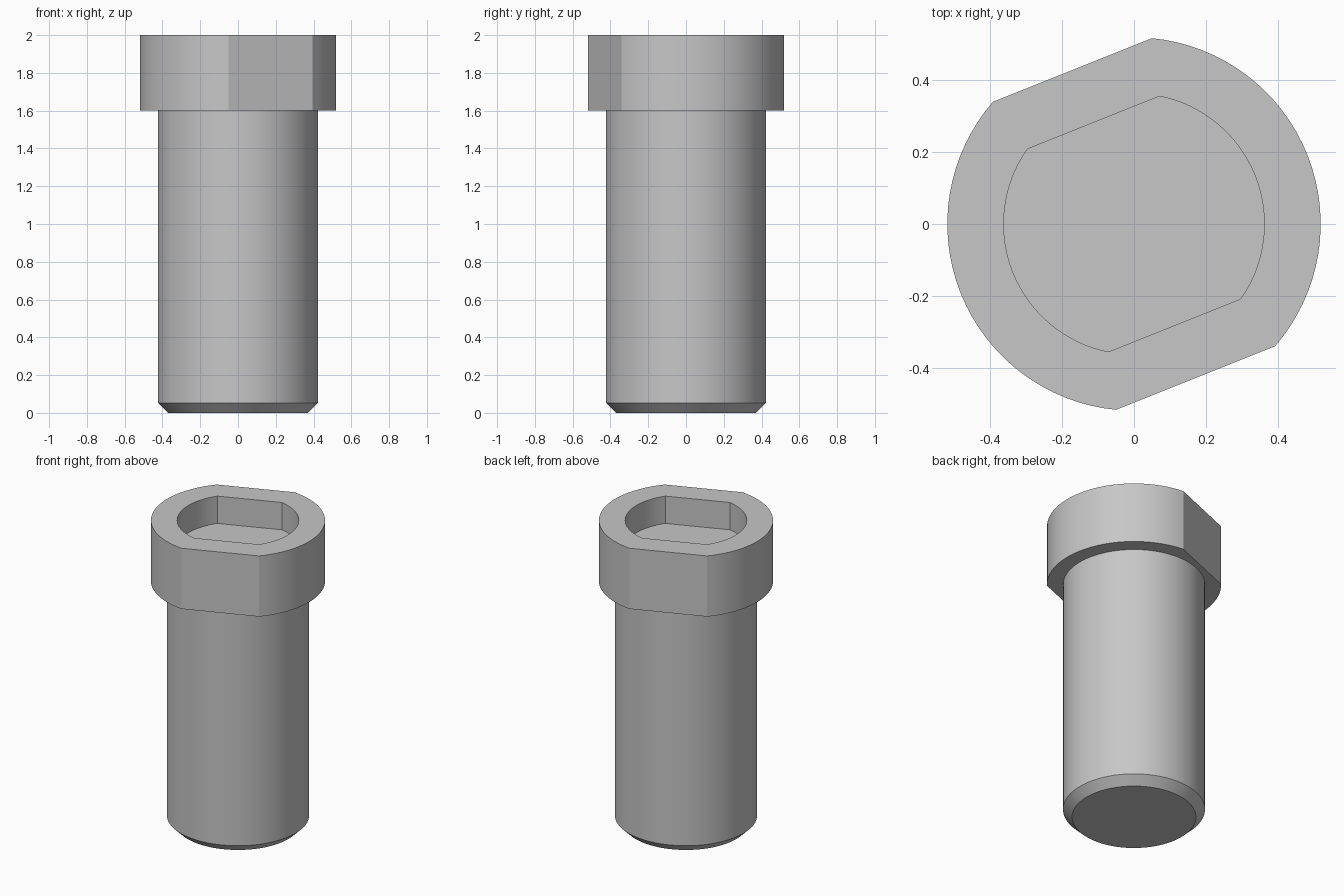
import bpy
import bmesh
from math import acos, cos, sin, pi, radians

if "Cube" in bpy.data.objects:
    bpy.data.objects.remove(bpy.data.objects["Cube"], do_unlink=True)

FLAT_DIRECTION = radians(111.8)   # normal of the first wrench flat
FLAT_STEPS, ARC_STEPS = 16, 32

grey = bpy.data.materials.new("steel grey")
grey.use_nodes = True
grey.diffuse_color = (0.57, 0.57, 0.57, 1)
grey.node_tree.nodes["Principled BSDF"].inputs["Base Color"].default_value = grey.diffuse_color


def outline(radius, half_width, corner):
    """Circle with two opposite flats; corner is half the angle of a flat."""
    points = []
    for side in (0, pi):
        angles = [-corner + 2 * corner * i / FLAT_STEPS for i in range(FLAT_STEPS)]
        angles += [corner + (pi - 2 * corner) * i / ARC_STEPS for i in range(ARC_STEPS)]
        for i, a in enumerate(angles):
            r = half_width / cos(a) if i <= FLAT_STEPS and half_width < radius else radius
            t = a + side + FLAT_DIRECTION
            points.append((r * cos(t), r * sin(t)))
    return points


def loft(name, sections, cap_end):
    """Join matching outlines at given heights, optionally closing the last."""
    bm = bmesh.new()
    rings = [[bm.verts.new((x, y, z)) for x, y in pts] for pts, z in sections]
    for low, high in zip(rings, rings[1:]):
        for i in range(len(low)):
            j = (i + 1) % len(low)
            bm.faces.new((low[i], low[j], high[j], high[i]))
    if cap_end:
        bm.faces.new(rings[-1])
    bmesh.ops.recalc_face_normals(bm, faces=bm.faces)
    # Make sure the open shells face outward
    if cap_end and bm.faces[:][-1].normal.z * cap_end < 0:
        bmesh.ops.reverse_faces(bm, faces=bm.faces)
    mesh = bpy.data.meshes.new(name)
    bm.to_mesh(mesh)
    bm.free()
    mesh.materials.append(grey)
    obj = bpy.data.objects.new(name, mesh)
    bpy.context.collection.objects.link(obj)
    bpy.ops.object.select_all(action='DESELECT')
    obj.select_set(True)
    bpy.context.view_layer.objects.active = obj
    bpy.ops.object.shade_smooth_by_angle(angle=radians(20))
    return obj


head_corner = acos(0.462 / 0.52)
head = outline(0.52, 0.462, head_corner)
pocket = outline(0.363, 0.304, acos(0.304 / 0.363))
shank = outline(0.424, 0.424, head_corner)
tip = outline(0.37, 0.37, head_corner)

# Flatted head with a matching recessed pocket
loft("bolt_head", [(shank, 1.6), (head, 1.6), (head, 2.0), (pocket, 2.0), (pocket, 1.82)], 1)

# Round shank with a chamfered lower end
loft("shank", [(shank, 1.6), (shank, 0.053), (tip, 0.0)], -1)
